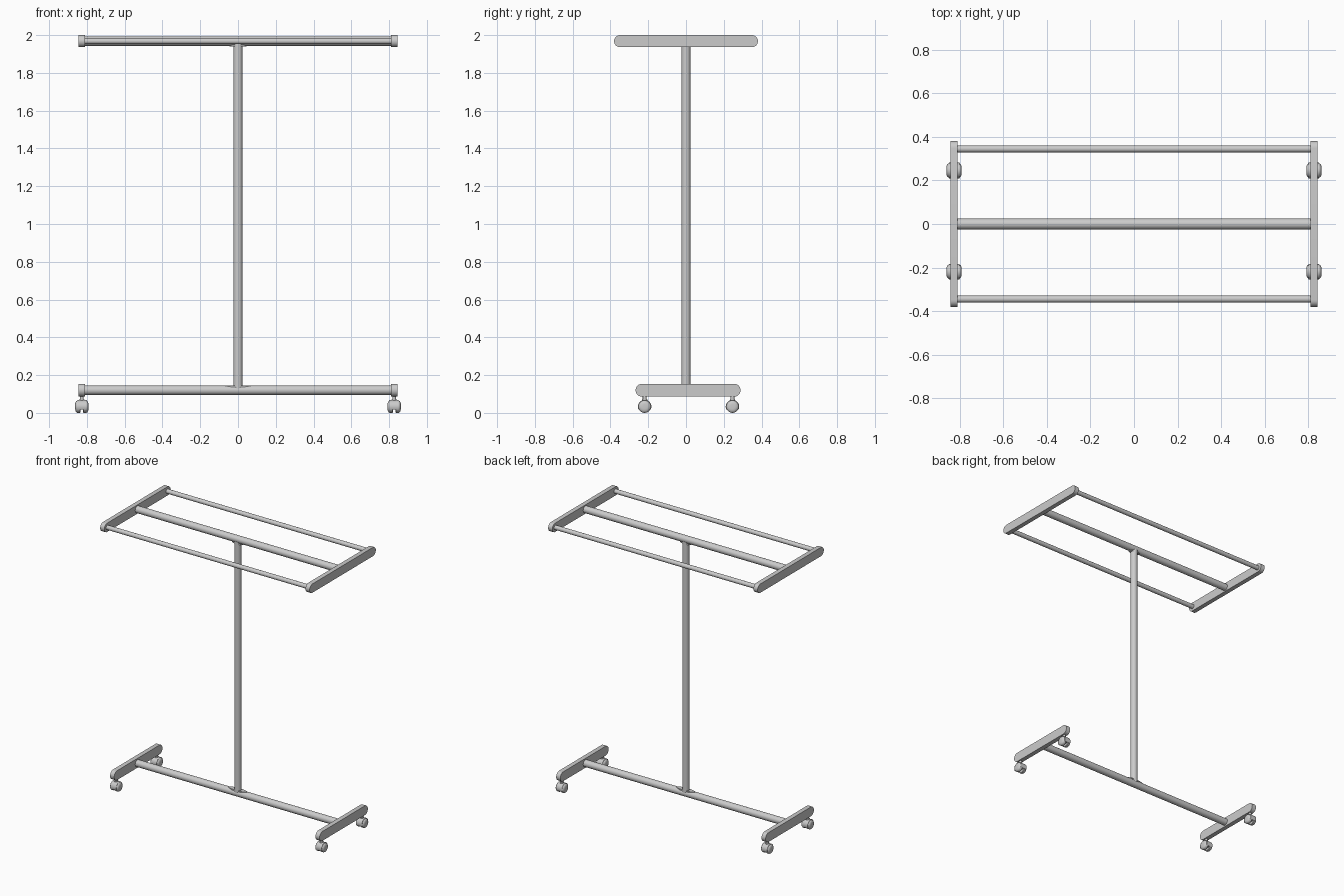
import bpy, bmesh, math
from mathutils import Vector

if "Cube" in bpy.data.objects:
    bpy.data.objects.remove(bpy.data.objects["Cube"])


def finish(name, bm, smooth=True):
    bmesh.ops.recalc_face_normals(bm, faces=bm.faces)
    me = bpy.data.meshes.new(name)
    bm.to_mesh(me)
    bm.free()
    ob = bpy.data.objects.new(name, me)
    bpy.context.collection.objects.link(ob)
    if smooth:
        bpy.ops.object.select_all(action='DESELECT')
        ob.select_set(True)
        bpy.context.view_layer.objects.active = ob
        bpy.ops.object.shade_smooth_by_angle(angle=math.radians(35))
    return ob


def tube(name, a, b, r, sides=24):
    a, b = Vector(a), Vector(b)
    bm = bmesh.new()
    bmesh.ops.create_cone(bm, cap_ends=True, segments=sides,
                          radius1=r, radius2=r, depth=(b - a).length)
    bm.transform((b - a).to_track_quat('Z', 'Y').to_matrix().to_4x4())
    bmesh.ops.translate(bm, verts=bm.verts, vec=(a + b) / 2)
    return finish(name, bm)


def extrude_x(name, outline, x0, x1):
    """Extrude a (y, z) outline along x."""
    bm = bmesh.new()
    f = bm.faces.new([bm.verts.new((x0, y, z)) for y, z in outline])
    ext = bmesh.ops.extrude_face_region(bm, geom=[f])
    vs = [v for v in ext['geom'] if isinstance(v, bmesh.types.BMVert)]
    bmesh.ops.translate(bm, verts=vs, vec=(x1 - x0, 0, 0))
    return finish(name, bm)


def arc(cy, cz, r, a0, a1, n):
    angs = [math.radians(a0 + (a1 - a0) * i / n) for i in range(n + 1)]
    return [(cy + r * math.cos(a), cz + r * math.sin(a)) for a in angs]


def stadium(cy, cz, half, r):
    return (arc(cy + half - r, cz, r, -90, 90, 12)
            + arc(cy - half + r, cz, r, 90, 270, 12))


def lathe_x(name, profile, center, sides=24):
    """Spin an (x, radius) profile around the x axis."""
    bm = bmesh.new()
    vs = [bm.verts.new((x, 0, r)) for x, r in profile]
    es = [bm.edges.new(p) for p in zip(vs, vs[1:])]
    bmesh.ops.spin(bm, geom=vs + es, cent=(0, 0, 0), axis=(1, 0, 0),
                   angle=2 * math.pi, steps=sides)
    bmesh.ops.remove_doubles(bm, verts=bm.verts, dist=1e-5)
    bmesh.ops.translate(bm, verts=bm.verts, vec=center)
    return finish(name, bm)


TOP_Z, BASE_Z, END_X = 1.968, 0.120, 0.827

# Horizontal tubes and post
tube("top_centre_rail", (-0.815, 0, TOP_Z), (0.815, 0, TOP_Z), 0.025)
tube("base_rail", (-0.815, 0, BASE_Z), (0.815, 0, BASE_Z), 0.025)
tube("post", (0, 0, BASE_Z + 0.01), (0, 0, TOP_Z - 0.01), 0.024)
for s, side in ((-1, "front"), (1, "back")):
    tube(side + "_hanging_rail", (-0.815, s * 0.345, TOP_Z),
         (0.815, s * 0.345, TOP_Z), 0.016, 20)

# Tapered mounting plates where the post meets the rails
for name, z, a in (("base_mount", BASE_Z + 0.022, 0.074),
                   ("top_mount", TOP_Z - 0.025, 0.045)):
    bm = bmesh.new()
    bmesh.ops.create_cone(bm, cap_ends=True, segments=24,
                          radius1=1, radius2=1, depth=0.008)
    bmesh.ops.scale(bm, verts=bm.verts, vec=(a, 0.02, 1))
    bmesh.ops.translate(bm, verts=bm.verts, vec=(0, 0, z))
    finish(name, bm)

for s, side in ((-1, "left"), (1, "right")):
    # Rounded end bars
    x0, x1 = s * END_X - 0.0165, s * END_X + 0.0165
    extrude_x(side + "_top_end_bar", stadium(0, TOP_Z, 0.381, 0.032), x0, x1)
    extrude_x(side + "_foot_bar", stadium(0.011, BASE_Z, 0.278, 0.034), x0, x1)

    # Twin-wheel casters
    for y, end in ((-0.219, "front"), (0.246, "back")):
        pre = f"{side}_{end}_caster_"
        cx, cz = s * END_X, 0.033
        tube(pre + "stem", (cx, y, 0.05), (cx, y, 0.095), 0.010, 16)
        tube(pre + "collar", (cx, y, 0.058), (cx, y, 0.072), 0.014, 16)
        hood = arc(y, cz, 0.036, -25, 205, 18) + arc(y, cz, 0.031, 205, -25, 18)
        extrude_x(pre + "hood", hood, cx - 0.024, cx + 0.024)
        extrude_x(pre + "web", arc(y, cz, 0.033, -25, 205, 18),
                  cx - 0.005, cx + 0.005)
        for d, w in ((-1, "left"), (1, "right")):
            prof = [(0.007, 0), (0.007, 0.030), (0.010, 0.033), (0.024, 0.033),
                    (0.030, 0.029), (0.034, 0.021), (0.035, 0.012), (0.035, 0)]
            if d < 0:
                prof = [(-x, r) for x, r in prof]
            lathe_x(pre + w + "_wheel", prof, (cx, y, cz))
